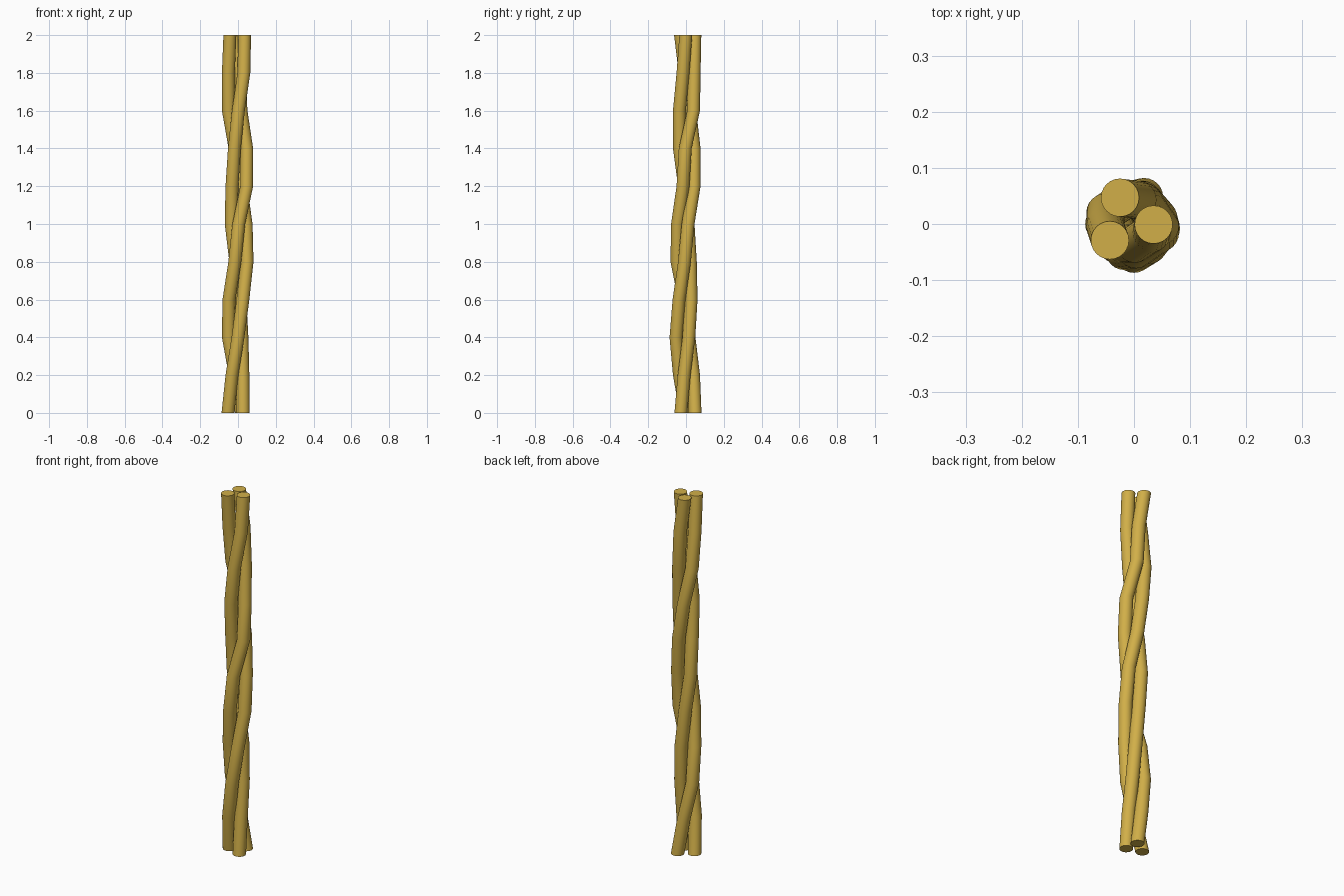
import bpy, bmesh, math

if "Cube" in bpy.data.objects:
    bpy.data.objects.remove(bpy.data.objects["Cube"])

RADIUS, SIDES, STEP = 0.034, 24, 0.2

gold = bpy.data.materials.new("golden_yellow")
gold.diffuse_color = (0.64, 0.43, 0.066, 1)
gold.use_nodes = True
gold.node_tree.nodes["Principled BSDF"].inputs["Base Color"].default_value = gold.diffuse_color

# Centre line (x, y) of each strand, one point every 0.2 in height
paths = [
    [(.027, -.027), (.026, -.010), (.021, .015), (.010, .027), (-.012, .023), (-.036, .011),
     (-.032, -.008), (-.019, -.035), (.002, -.035), (.031, -.016), (.035, -.001)],
    [(.018, .048), (-.015, .040), (-.051, .016), (-.048, -.008), (-.017, -.048), (.004, -.045),
     (.046, -.016), (.046, -.004), (.016, .040), (.006, .043), (-.025, .047)],
    [(-.053, 0), (-.032, -.035), (0, -.053), (.026, -.037), (.048, -.008), (.043, .011),
     (.015, .043), (-.016, .043), (-.051, .020), (-.051, -.005), (-.043, -.029)],
]


def strand(name, path):
    """Round tube through the path with level end caps."""
    bm = bmesh.new()
    rings = []
    for i, (x, y) in enumerate(path):
        rings.append([bm.verts.new((x + RADIUS * math.cos(a), y + RADIUS * math.sin(a), i * STEP))
                      for a in (2 * math.pi * k / SIDES for k in range(SIDES))])
    for low, high in zip(rings, rings[1:]):
        for k in range(SIDES):
            n = (k + 1) % SIDES
            bm.faces.new((low[k], low[n], high[n], high[k]))
    bm.faces.new(rings[0][::-1])
    bm.faces.new(rings[-1])
    mesh = bpy.data.meshes.new(name)
    bm.to_mesh(mesh)
    bm.free()
    mesh.materials.append(gold)
    ob = bpy.data.objects.new(name, mesh)
    bpy.context.collection.objects.link(ob)
    bpy.ops.object.select_all(action='DESELECT')
    ob.select_set(True)
    bpy.context.view_layer.objects.active = ob
    bpy.ops.object.shade_smooth_by_angle(angle=math.radians(30))


# Three intertwined strands
for number, path in enumerate(paths, 1):
    strand(f"twisted_strand_{number}", path)
